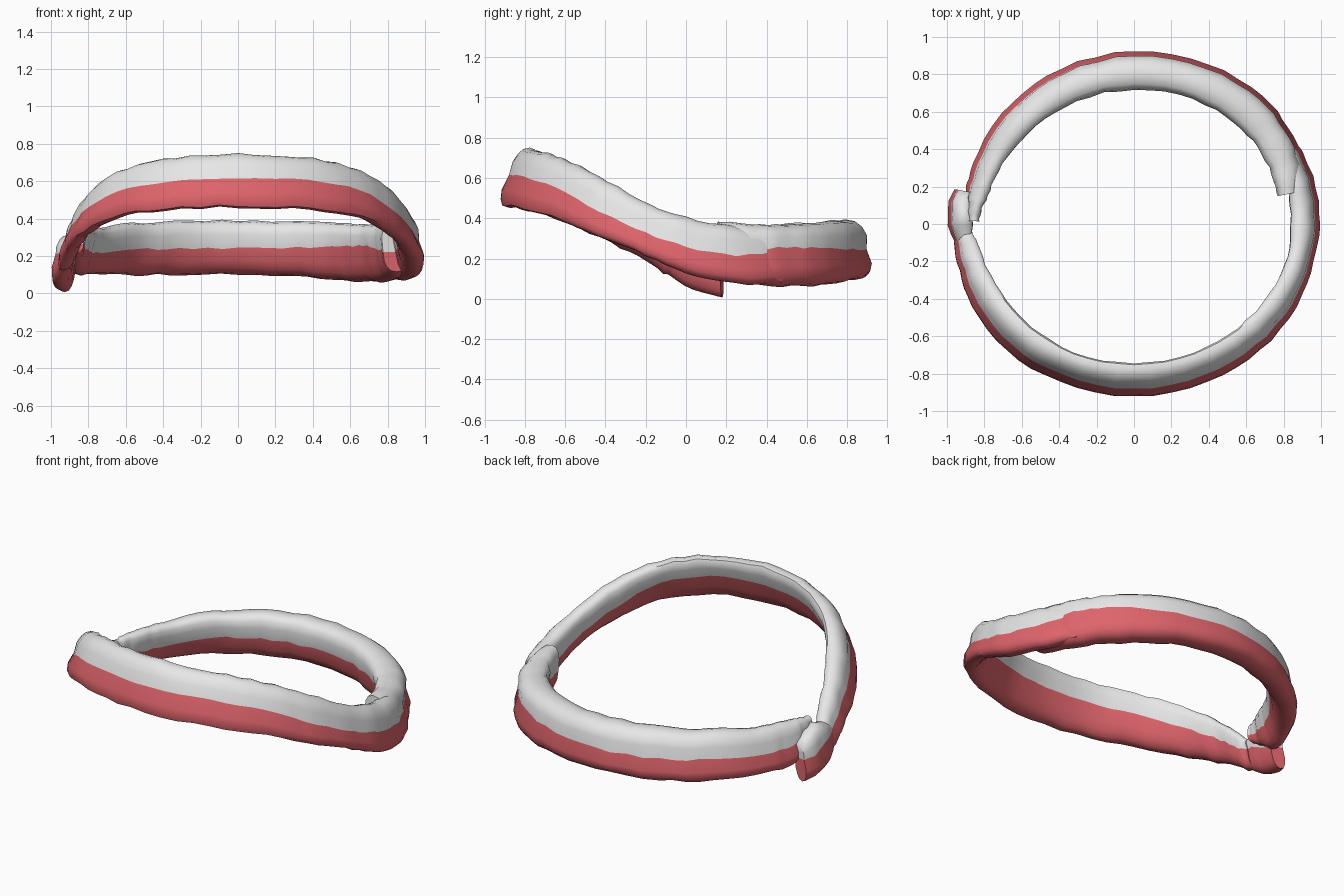
import bpy, bmesh, math, random

random.seed(4)


def material(name, colour):
    m = bpy.data.materials.new(name)
    m.diffuse_color = (*colour, 1)
    return m


WHITE = material("white", (0.80, 0.80, 0.80))
RED = material("red", (0.74, 0.13, 0.15))
SIDES = 16  # points around the section; half are red, half white


def power(v, p):
    return math.copysign(abs(v) ** p, v)


def sample(rows, t):
    """Smooth (Catmull-Rom) row at parameter t."""
    i = min(int(t), len(rows) - 2)
    f = t - i
    p = [rows[max(0, min(len(rows) - 1, i + k))] for k in (-1, 0, 1, 2)]
    return [b + 0.5 * f * (c - a + f * (2 * a - 5 * b + 4 * c - d + f * (3 * (b - c) + d - a)))
            for a, b, c, d in zip(*p)]


def band(name, rows, steps=4):
    """Sweep a two-lobed section (white above and inside, red below and outside).
    Row: angle, radius, half width, bottom z, colour split z, top z, inward lean."""
    bm = bmesh.new()
    rings = []
    n = (len(rows) - 1) * steps
    for s in range(n + 1):
        ang, rad, half, bot, mid, top, lean = sample(rows, s / steps)
        ang = math.radians(ang)
        # slight hand-made unevenness
        half += random.uniform(-0.006, 0.006)
        top += random.uniform(-0.006, 0.006)
        bot = max(0, bot + random.uniform(-0.006, 0.006))
        mid += random.uniform(-0.006, 0.006)
        ring = []
        for k in range(SIDES):
            a = 2 * math.pi * k / SIDES
            sn, cs = power(math.sin(a), 0.75), power(math.cos(a), 0.75)
            if abs(sn) < 1e-6:
                sn = 0
            # shallow crease where the two colours meet
            crease = 0.8 if k == 0 else 0.95 if k == SIDES // 2 else 1
            r = rad + half * cs * crease - lean * sn
            z = mid + sn * ((top - mid) if sn > 0 else (mid - bot))
            ring.append(bm.verts.new((r * math.cos(ang), r * math.sin(ang), z)))
        rings.append(ring)
    h = SIDES // 2
    for a, b in zip(rings, rings[1:]):
        for k in range(SIDES):
            j = (k + 1) % SIDES
            f = bm.faces.new((a[k], a[j], b[j], b[k]))
            f.material_index = 0 if k < h else 1
    # end caps, one half in each colour
    for ring in (rings[0], rings[-1]):
        bm.faces.new(ring[:h + 1]).material_index = 0
        bm.faces.new(ring[h:] + ring[:1]).material_index = 1
    bmesh.ops.recalc_face_normals(bm, faces=bm.faces)
    me = bpy.data.meshes.new(name)
    bm.to_mesh(me)
    bm.free()
    me.materials.append(WHITE)
    me.materials.append(RED)
    ob = bpy.data.objects.new(name, me)
    bpy.context.collection.objects.link(ob)
    bpy.ops.object.select_all(action='DESELECT')
    ob.select_set(True)
    bpy.context.view_layer.objects.active = ob
    bpy.ops.object.shade_smooth_by_angle(angle=math.radians(50))


# raised front half, running from the right side round to the left
band("front_band", [
    (30, 0.895, 0.058, 0.075, 0.24, 0.33, 0.035),
    (15, 0.915, 0.064, 0.075, 0.215, 0.36, 0.03),
    (0, 0.915, 0.064, 0.125, 0.26, 0.405, 0.03),
    (-12, 0.91, 0.064, 0.21, 0.33, 0.47, 0.03),
    (-27, 0.895, 0.062, 0.31, 0.435, 0.585, 0.04),
    (-45, 0.87, 0.062, 0.40, 0.55, 0.68, 0.05),
    (-65, 0.845, 0.061, 0.445, 0.61, 0.73, 0.055),
    (-90, 0.833, 0.061, 0.46, 0.615, 0.745, 0.055),
    (-115, 0.845, 0.061, 0.445, 0.60, 0.725, 0.055),
    (-135, 0.868, 0.061, 0.40, 0.54, 0.675, 0.055),
    (-153, 0.885, 0.058, 0.30, 0.43, 0.57, 0.05),
    (-165, 0.895, 0.052, 0.21, 0.33, 0.45, 0.04),
    (-173, 0.905, 0.046, 0.13, 0.24, 0.34, 0.035),
    (-177, 0.915, 0.042, 0.10, 0.22, 0.27, 0.025),
])

# blunt dropped tip on the left
band("left_tip", [
    (-171, 0.905, 0.035, 0.16, 0.22, 0.25, 0.02),
    (-177, 0.925, 0.048, 0.09, 0.22, 0.28, 0.025),
    (-182, 0.93, 0.058, 0.05, 0.19, 0.31, 0.025),
    (-187, 0.935, 0.058, 0.02, 0.16, 0.28, 0.02),
    (-191, 0.925, 0.045, 0.01, 0.14, 0.23, 0.02),
], 2)

# low, wider back half with a stepped right end and a thin left end
band("back_band", [
    (11, 0.85, 0.065, 0.11, 0.22, 0.38, 0.015),
    (20, 0.87, 0.082, 0.075, 0.24, 0.375, 0.02),
    (32, 0.875, 0.093, 0.06, 0.255, 0.37, 0.025),
    (45, 0.865, 0.096, 0.065, 0.25, 0.37, 0.025),
    (65, 0.84, 0.096, 0.085, 0.245, 0.385, 0.025),
    (90, 0.82, 0.095, 0.105, 0.24, 0.39, 0.025),
    (115, 0.82, 0.088, 0.10, 0.24, 0.385, 0.03),
    (135, 0.83, 0.078, 0.10, 0.235, 0.375, 0.035),
    (155, 0.845, 0.063, 0.10, 0.22, 0.355, 0.035),
    (167, 0.855, 0.052, 0.11, 0.22, 0.345, 0.03),
    (174, 0.86, 0.040, 0.17, 0.24, 0.34, 0.015),
    (179, 0.855, 0.026, 0.22, 0.26, 0.33, 0.0),
])
